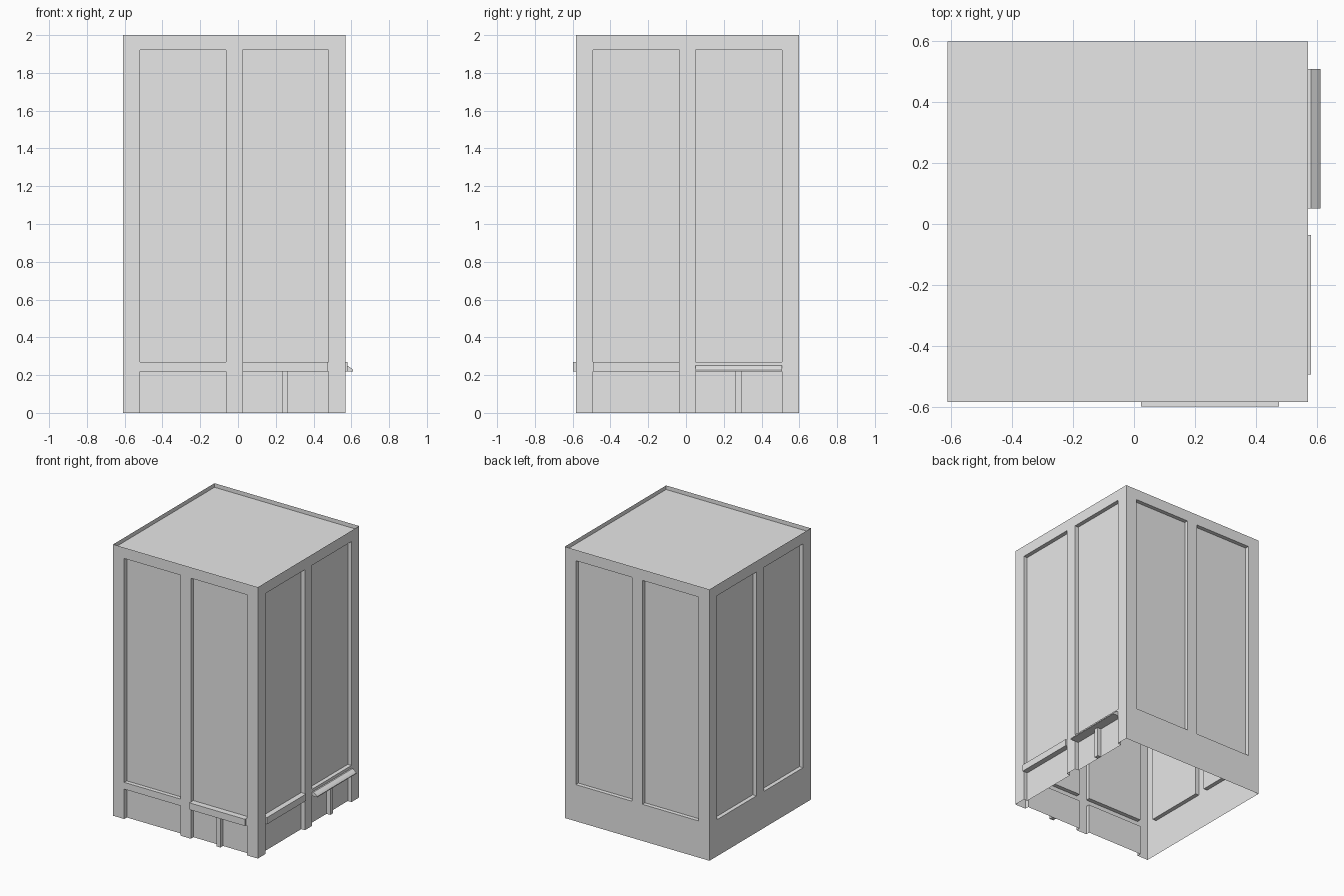
import bpy
import bmesh
from math import pi
from mathutils import Matrix, Vector

cube = bpy.data.objects.get("Cube")
if cube:
    bpy.data.objects.remove(cube, do_unlink=True)

HALF, HEIGHT = 0.59, 2.0
CENTRE = Vector((-0.02, 0.0075, 0))
BAY_IN, BAY_OUT = 0.043, 0.5      # bay edges measured from the wall centre
DOOR_TOP, SILL, HEAD = 0.22, 0.27, 1.92
DEPTH = 0.03
FRONT, LEFT, BACK, RIGHT = range(4)

grey = bpy.data.materials.new("light grey")
grey.use_nodes = True
grey.diffuse_color = (0.8, 0.8, 0.8, 1)
grey.node_tree.nodes["Principled BSDF"].inputs["Base Color"].default_value = (0.8, 0.8, 0.8, 1)


def wall_matrix(side):
    """Places wall coordinates (along, inward, up) on one side of the block."""
    return (Matrix.Translation(CENTRE) @ Matrix.Rotation(side * pi / 2, 4, "Z")
            @ Matrix.Translation((0, -HALF, 0)))


def finish(name, bm):
    mesh = bpy.data.meshes.new(name)
    bm.to_mesh(mesh)
    bm.free()
    mesh.materials.append(grey)
    obj = bpy.data.objects.new(name, mesh)
    bpy.context.collection.objects.link(obj)
    return obj


def quad(bm, matrix, *points):
    return bm.faces.new([bm.verts.new(matrix @ Vector(p)) for p in points])


def panel(bm, m, u0, u1, z0, z1, d):
    quad(bm, m, (u0, d, z0), (u1, d, z0), (u1, d, z1), (u0, d, z1))


def recess(bm, m, u0, u1, z0, z1, d):
    """Sunken panel with its side, head and sill returns."""
    panel(bm, m, u0, u1, z0, z1, d)
    quad(bm, m, (u0, 0, z0), (u0, d, z0), (u0, d, z1), (u0, 0, z1))
    quad(bm, m, (u1, 0, z1), (u1, d, z1), (u1, d, z0), (u1, 0, z0))
    quad(bm, m, (u0, d, z1), (u1, d, z1), (u1, 0, z1), (u0, 0, z1))
    if z0 > 0:
        quad(bm, m, (u0, 0, z0), (u1, 0, z0), (u1, d, z0), (u0, d, z0))


def wall(bm, side):
    m = wall_matrix(side)
    us = (-HALF, -BAY_OUT, -BAY_IN, BAY_IN, BAY_OUT, HALF)
    zs = (0, DOOR_TOP, SILL, HEAD, HEIGHT)
    for i, (u0, u1) in enumerate(zip(us, us[1:])):
        for j, (z0, z1) in enumerate(zip(zs, zs[1:])):
            window = j == 2
            doorway = j == 0 and side in (FRONT, LEFT)
            if i % 2 and (window or doorway):
                recess(bm, m, u0, u1, z0, z1, DEPTH)
            else:
                panel(bm, m, u0, u1, z0, z1, 0)


def prism(name, side, u0, u1, profile):
    """Extrudes an (inward, up) profile along a wall."""
    bm = bmesh.new()
    m = wall_matrix(side)
    ends = [[bm.verts.new(m @ Vector((u, d, z))) for d, z in profile] for u in (u0, u1)]
    for end in ends:
        bm.faces.new(end)
    n = len(profile)
    for i in range(n):
        k = (i + 1) % n
        bm.faces.new((ends[0][i], ends[0][k], ends[1][k], ends[1][i]))
    bmesh.ops.recalc_face_normals(bm, faces=bm.faces)
    return finish(name, bm)


def slab(name, side, u0, u1, d0, d1, z0, z1):
    return prism(name, side, u0, u1, ((d0, z0), (d1, z0), (d1, z1), (d0, z1)))


# Hollow tower shell, open underneath
shell = bmesh.new()
for side in range(4):
    wall(shell, side)
bmesh.ops.remove_doubles(shell, verts=shell.verts, dist=0.0001)
finish("tower_walls", shell)

# Roof sunk behind a thin parapet
roof = bmesh.new()
deck = quad(roof, Matrix.Translation(CENTRE), (-HALF, -HALF, HEIGHT), (HALF, -HALF, HEIGHT),
            (HALF, HALF, HEIGHT), (-HALF, HALF, HEIGHT))
bmesh.ops.inset_region(roof, faces=[deck], thickness=0.02, use_boundary=True)
rim = [e for e in deck.edges]
walls = bmesh.ops.extrude_face_region(roof, geom=[deck])["geom"]
bmesh.ops.translate(roof, vec=(0, 0, -0.03),
                    verts=[v for v in walls if isinstance(v, bmesh.types.BMVert)])
if deck.is_valid:
    bmesh.ops.delete(roof, geom=[deck], context="FACES_ONLY")
finish("roof_and_parapet", roof)

# Doorway posts
slab("front_door_post", FRONT, 0.253, 0.285, 0, DEPTH, 0, DOOR_TOP)
slab("left_door_post", LEFT, 0.253, 0.285, 0, DEPTH, 0, DOOR_TOP)

# Fascia boards above the doorways
slab("front_fascia", FRONT, BAY_IN, 0.495, -0.015, 0, DOOR_TOP, SILL)
slab("left_fascia", LEFT, -BAY_OUT, -BAY_IN, -0.01, 0, DOOR_TOP, SILL)

# Sloping entrance canopy
prism("left_canopy", LEFT, BAY_IN, BAY_OUT,
      ((0, 0.22), (-0.04, 0.22), (-0.04, 0.226), (-0.03, 0.236), (-0.01, 0.25), (0, 0.25)))
